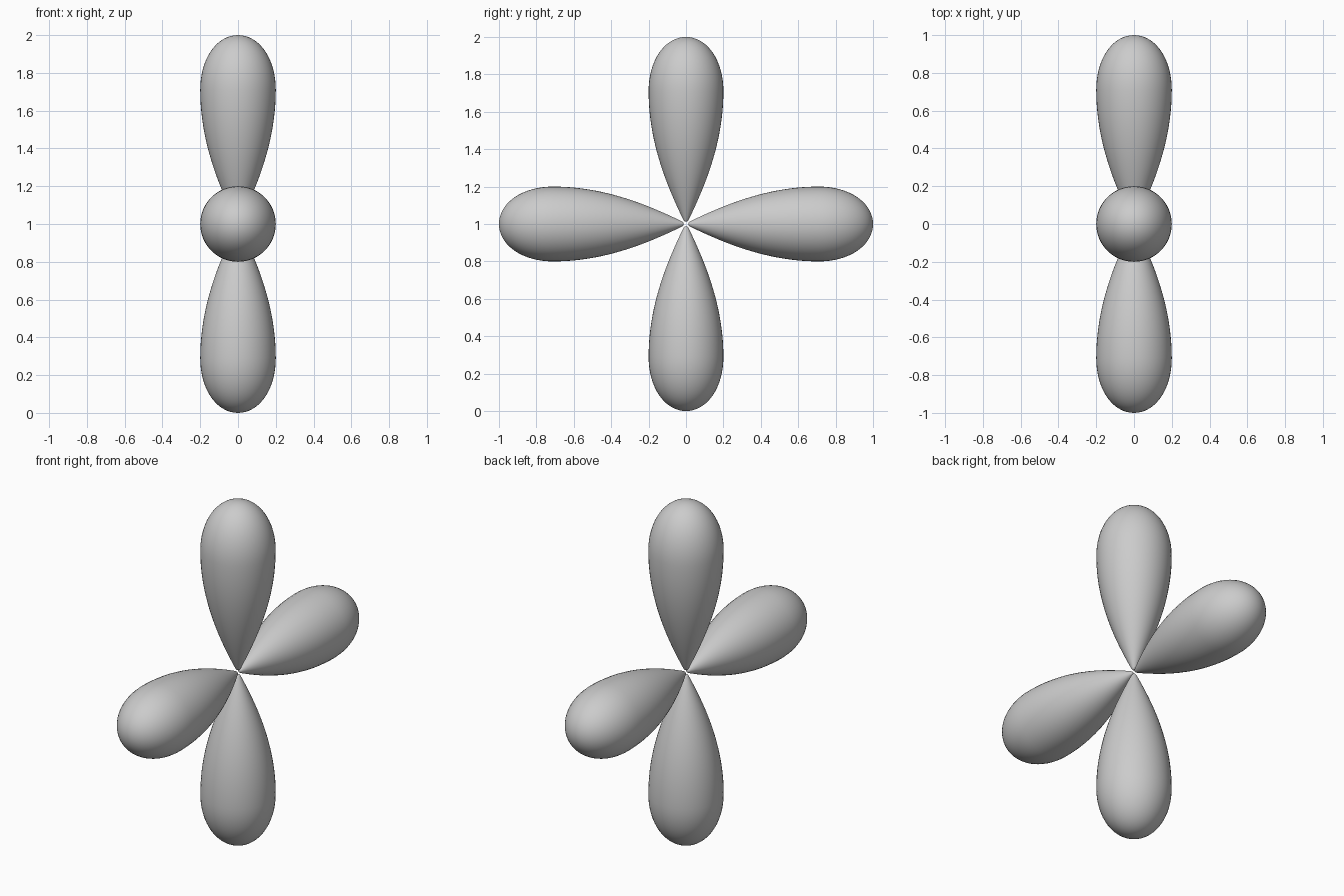
import bpy, bmesh, math
from mathutils import Matrix, Vector
from mathutils.geometry import interpolate_bezier

if "Cube" in bpy.data.objects:
    bpy.data.objects.remove(bpy.data.objects["Cube"])

grey = bpy.data.materials.new("neutral grey")
grey.diffuse_color = (0.6, 0.6, 0.6, 1)
grey.use_nodes = True
grey.node_tree.nodes["Principled BSDF"].inputs["Base Color"].default_value = grey.diffuse_color

# Teardrop half profile as (radius, distance from the centre), three bezier spans
SPANS = [
    ((0, .012), (.008, .012), (.011, .016), (.015, .024)),
    ((.015, .024), (.105, .21), (.2, .44), (.2, .71)),
    ((.2, .71), (.2, .88), (.11, 1.0), (0, 1.0)),
]
profile = []
for span, count in zip(SPANS, (5, 22, 18)):
    pts = interpolate_bezier(*[Vector((r, 0, d)) for r, d in span], count)
    profile += pts if not profile else pts[1:]


def lobe(name, angle):
    """Lathe the teardrop and swing it about the x axis through the centre."""
    bm = bmesh.new()
    verts = [bm.verts.new(p) for p in profile]
    edges = [bm.edges.new(pair) for pair in zip(verts, verts[1:])]
    bmesh.ops.spin(bm, geom=verts + edges, cent=(0, 0, 0), axis=(0, 0, 1),
                   angle=math.tau, steps=48, use_duplicate=False)
    bmesh.ops.remove_doubles(bm, verts=bm.verts[:], dist=1e-5)
    bmesh.ops.recalc_face_normals(bm, faces=bm.faces[:])
    for f in bm.faces:
        f.smooth = True
    bm.transform(Matrix.Translation((0, 0, 1)) @ Matrix.Rotation(angle, 4, 'X'))
    mesh = bpy.data.meshes.new(name)
    bm.to_mesh(mesh)
    bm.free()
    mesh.materials.append(grey)
    bpy.context.collection.objects.link(bpy.data.objects.new(name, mesh))


# Four lobes in a cross in the y-z plane
for i, name in enumerate(("top_lobe", "front_lobe", "bottom_lobe", "back_lobe")):
    lobe(name, i * math.pi / 2)
